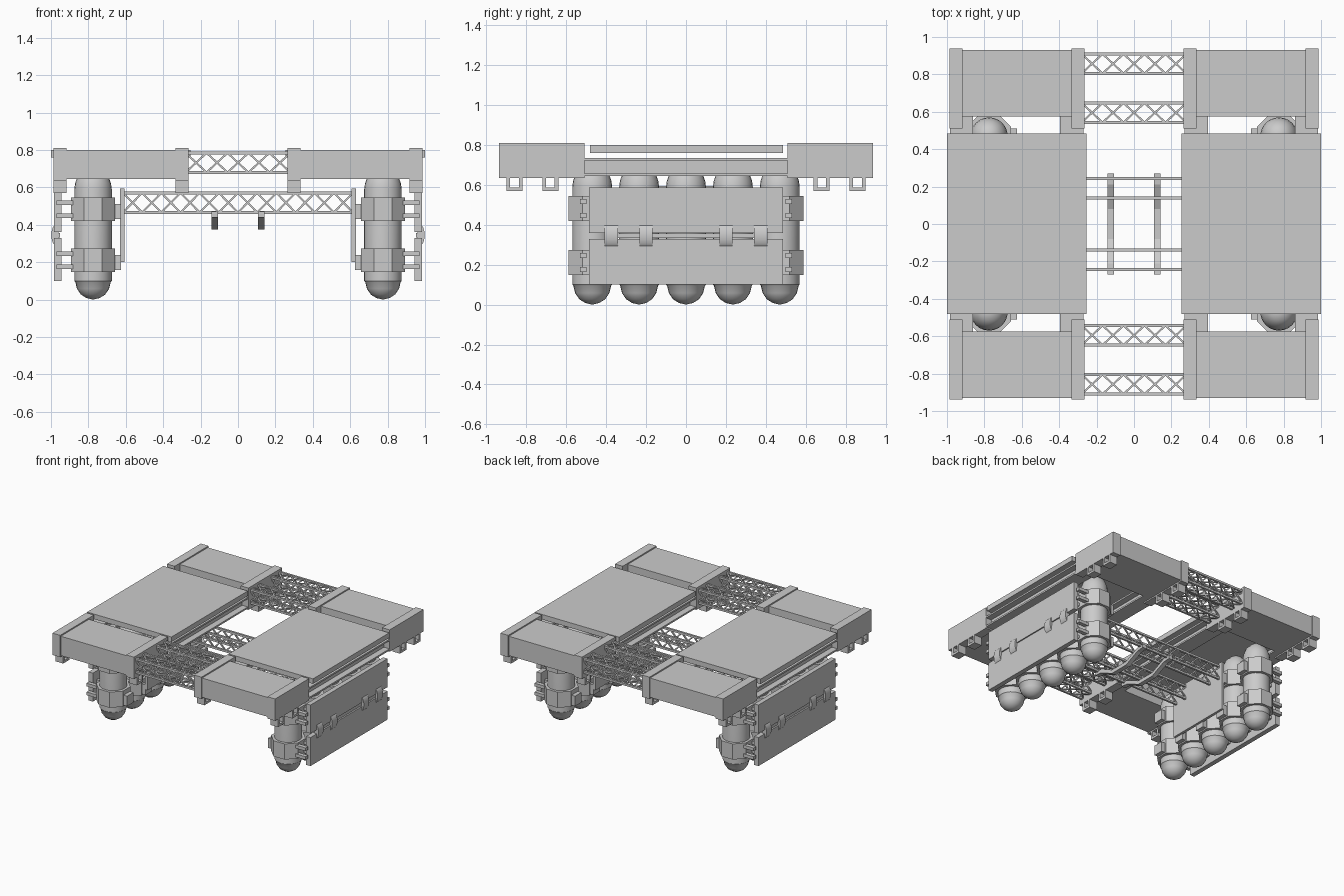
import bpy, bmesh, math
from mathutils import Vector, Matrix

cube = bpy.data.objects.get("Cube")
if cube:
    bpy.data.objects.remove(cube, do_unlink=True)

grey = bpy.data.materials.new("light_grey_metal")
grey.use_nodes = True
colour = (0.6, 0.6, 0.6, 1)
grey.diffuse_color = colour
grey.node_tree.nodes["Principled BSDF"].inputs["Base Color"].default_value = colour
BOTH = (-1, 1)


def finish(name, bm, smooth=False):
    bmesh.ops.recalc_face_normals(bm, faces=bm.faces)
    mesh = bpy.data.meshes.new(name)
    bm.to_mesh(mesh)
    bm.free()
    mesh.materials.append(grey)
    obj = bpy.data.objects.new(name, mesh)
    bpy.context.collection.objects.link(obj)
    if smooth:
        bpy.ops.object.select_all(action="DESELECT")
        obj.select_set(True)
        bpy.context.view_layer.objects.active = obj
        bpy.ops.object.shade_smooth_by_angle(angle=math.radians(35))
    return obj


def box(bm, x, y, z):
    """Box from (low, high) pairs, in either order."""
    size = [abs(r[1] - r[0]) for r in (x, y, z)]
    mid = [(r[0] + r[1]) / 2 for r in (x, y, z)]
    bmesh.ops.create_cube(bm, size=1, matrix=Matrix.Translation(mid) @ Matrix.Diagonal((*size, 1)))


def span(sign, low, high):
    return (sign * low, sign * high)


def strut(bm, a, b, thick):
    a, b = Vector(a), Vector(b)
    turn = (b - a).to_track_quat("Z", "Y").to_matrix().to_4x4()
    scale = Matrix.Diagonal((thick, thick, (b - a).length, 1))
    bmesh.ops.create_cube(bm, size=1, matrix=Matrix.Translation((a + b) / 2) @ turn @ scale)


def prism(bm, points, offset):
    """Extrude a closed outline of 3D points along an offset."""
    face = bm.faces.new([bm.verts.new(p) for p in points])
    out = bmesh.ops.extrude_face_region(bm, geom=[face])
    moved = [v for v in out["geom"] if isinstance(v, bmesh.types.BMVert)]
    bmesh.ops.translate(bm, verts=moved, vec=offset)


def truss(name, half, y, z, cells, flat_faces):
    """Four-chord box truss along x, with crossed bracing."""
    bm = bmesh.new()
    r = 0.052
    step = 2 * half / cells
    for s in BOTH:
        for t in BOTH:
            box(bm, (-half, half), (y + s * r - 0.008, y + s * r + 0.008),
                (z + t * r - 0.008, z + t * r + 0.008))
        for i in range(cells):
            x0, x1 = -half + i * step, -half + (i + 1) * step
            for t in BOTH:
                strut(bm, (x0, y + s * r, z - t * r), (x1, y + s * r, z + t * r), 0.01)
                if flat_faces:
                    strut(bm, (x0, y - t * r, z + s * r), (x1, y + t * r, z + s * r), 0.01)
    finish(name, bm)


# Corner pontoons with end bands and square loop feet
for sx in BOTH:
    for sy in BOTH:
        bm = bmesh.new()
        box(bm, span(sx, 0.275, 0.98), span(sy, 0.575, 0.93), (0.645, 0.80))
        finish("corner_pontoon", bm)
        bands, feet = bmesh.new(), bmesh.new()
        for x0 in (0.265, 0.918):
            x = span(sx, x0, x0 + 0.068)
            box(bands, x, span(sy, 0.51, 0.938), (0.635, 0.81))
            for y0 in (0.64, 0.82):
                box(feet, x, span(sy, y0, y0 + 0.08), (0.57, 0.588))
                for leg in (y0, y0 + 0.062):
                    box(feet, x, span(sy, leg, leg + 0.018), (0.57, 0.64))
        finish("pontoon_bands", bands)
        finish("pontoon_feet", feet)

# Deck slabs and the flanged beams below them
for sx in BOTH:
    bm = bmesh.new()
    box(bm, span(sx, 0.253, 1.0), (-0.48, 0.485), (0.76, 0.80))
    finish("deck_slab", bm)
    bm = bmesh.new()
    for x0 in (0.27, 0.86):
        for z0 in (0.645, 0.722):
            box(bm, span(sx, x0, x0 + 0.125), (-0.575, 0.575), (z0, z0 + 0.013))
        box(bm, span(sx, x0 + 0.05, x0 + 0.075), (-0.575, 0.575), (0.65, 0.73))
    finish("deck_beams", bm)

# Upper trusses joining the pontoons, lower trusses joining the tank racks
for sy in BOTH:
    for y in (0.857, 0.595):
        truss("upper_truss", 0.28, sy * y, 0.732, 5, True)
    truss("lower_truss", 0.615, sy * 0.19, 0.518, 12, False)

# Hanging cradles below the lower trusses
for sx in BOTH:
    bm = bmesh.new()
    lower = [(-0.27, 0.44), (-0.21, 0.435), (-0.08, 0.375)]
    lower += [(-y, z) for y, z in reversed(lower)]
    upper = [(y, z + 0.03) for y, z in reversed(lower)]
    prism(bm, [(sx * 0.125 - 0.018, y, z) for y, z in lower + upper], (0.036, 0, 0))
    finish("hanging_cradle", bm)

# Rows of domed tanks, octagonal clamps and their lugs
TANK = [(0, 0), (0.035, 0.008), (0.065, 0.027), (0.086, 0.058), (0.095, 0.095),
        (0.1, 0.1), (0.1, 0.59), (0.096, 0.62), (0.08, 0.665), (0.045, 0.7), (0, 0.71)]
for sx in BOTH:
    for i in range(5):
        y = (i - 2) * 0.235
        here = Matrix.Translation((sx * 0.775, y, 0))
        bm = bmesh.new()
        verts = [bm.verts.new((r, 0, z)) for r, z in TANK]
        edges = [bm.edges.new(pair) for pair in zip(verts, verts[1:])]
        bmesh.ops.spin(bm, geom=verts + edges, cent=(0, 0, 0), axis=(0, 0, 1),
                       angle=math.tau, steps=24, use_merge=True)
        bmesh.ops.remove_doubles(bm, verts=bm.verts, dist=0.0005)
        bmesh.ops.transform(bm, matrix=here, verts=bm.verts)
        finish("tank", bm, True)
        clamp, lugs = bmesh.new(), bmesh.new()
        for z0 in (0.148, 0.42):
            radius = 0.118 / math.cos(math.pi / 8)
            ring = [(sx * 0.775 + radius * math.cos((k + 0.5) * math.pi / 4),
                     y + radius * math.sin((k + 0.5) * math.pi / 4), z0) for k in range(8)]
            prism(clamp, ring, (0, 0, 0.125))
            box(lugs, span(sx, 0.625, 0.66), (y - 0.04, y + 0.04), (z0 + 0.01, z0 + 0.09))
            for z in (z0 + 0.015, z0 + 0.085):
                for s in BOTH:
                    box(lugs, span(sx, 0.87, 0.97), (y + s * 0.045 - 0.016, y + s * 0.045 + 0.016),
                        (z, z + 0.025))
        finish("tank_clamps", clamp)
        finish("clamp_lugs", lugs)

# Outer armour panels, joining rod, curved hooks and inner plate
for sx in BOTH:
    bm = bmesh.new()
    for z0 in (0.10, 0.36):
        box(bm, span(sx, 0.945, 0.983), (-0.487, 0.487), (z0, z0 + 0.228))
    finish("outer_panels", bm)
    bm = bmesh.new()
    strut(bm, (sx * 0.965, -0.4, 0.345), (sx * 0.965, 0.4, 0.345), 0.024)
    finish("joining_rod", bm)
    bm = bmesh.new()
    for y in (-0.375, -0.2, 0.2, 0.375):
        arc = [(sx * (0.96 + 0.038 * math.sin(a)), y - 0.033, 0.345 - 0.066 * math.cos(a))
               for a in [k * math.pi / 10 for k in range(11)]]
        prism(bm, arc, (0, 0.066, 0))
    finish("panel_hooks", bm, True)
    bm = bmesh.new()
    box(bm, span(sx, 0.608, 0.63), (-0.275, 0.275), (0.2, 0.595))
    finish("inner_plate", bm)
